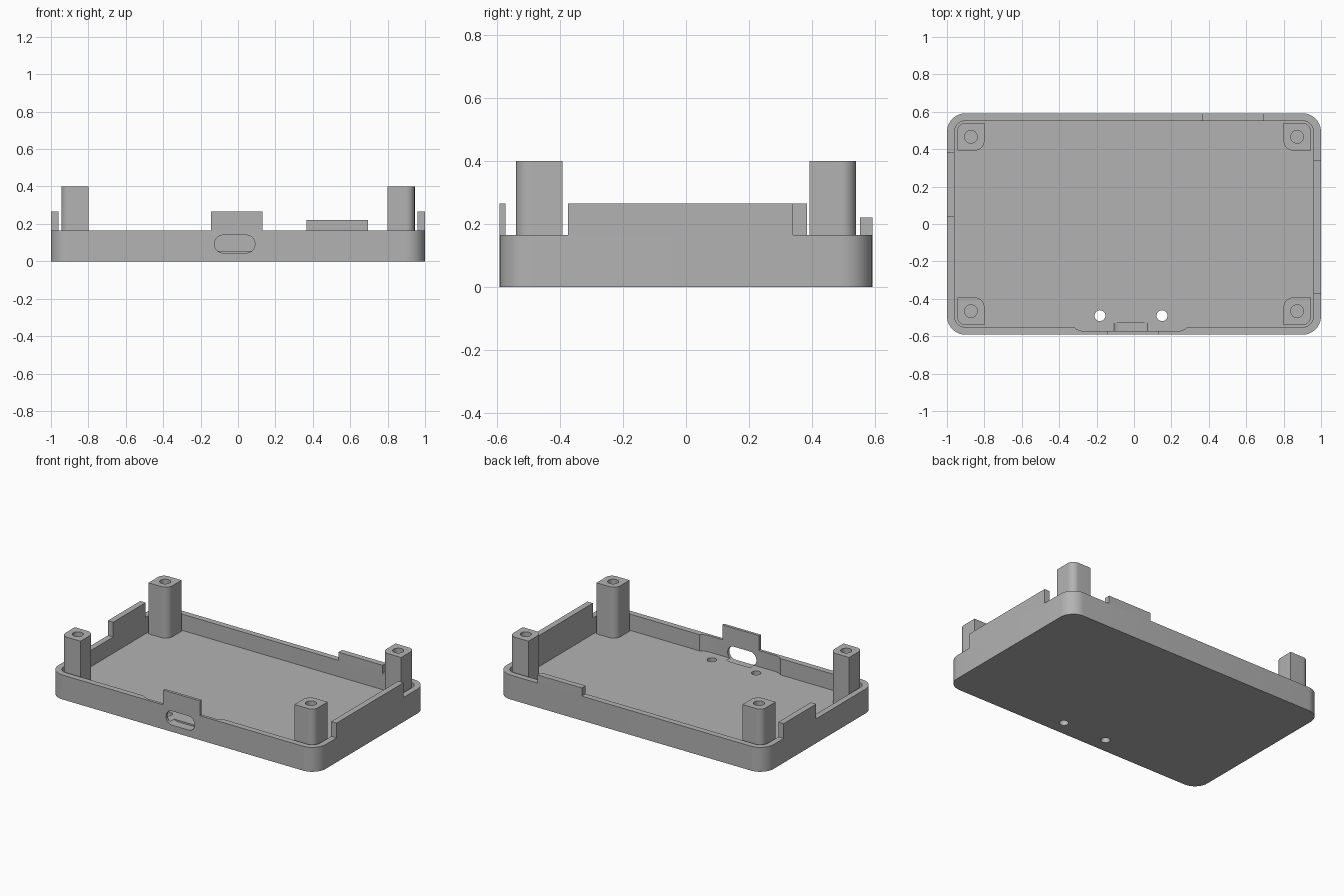
import bpy, bmesh, math
from mathutils import Matrix

if "Cube" in bpy.data.objects:
    bpy.data.objects.remove(bpy.data.objects["Cube"])

grey = bpy.data.materials.new("mid grey")
grey.diffuse_color = (0.45, 0.45, 0.45, 1)
grey.use_nodes = True
grey.node_tree.nodes["Principled BSDF"].inputs["Base Color"].default_value = grey.diffuse_color

W, D = 1.0, 0.592          # half width and half depth
FLOOR, RIM = 0.055, 0.165  # floor top and wall top
WALL = 0.04


def rounded(x0, x1, y0, y1, radii, seg=10):
    """Counter-clockwise outline; radii start at the lower left corner."""
    pts = []
    corners = [(x0, y0, 1, 1), (x1, y0, -1, 1), (x1, y1, -1, -1), (x0, y1, 1, -1)]
    for i, ((x, y, sx, sy), r) in enumerate(zip(corners, radii)):
        if r == 0:
            pts.append((x, y))
            continue
        for k in range(seg + 1):
            a = math.pi * (1 + i / 2) + math.pi / 2 * k / seg
            pts.append((x + sx * r + r * math.cos(a), y + sy * r + r * math.sin(a)))
    return pts


def circle(x, y, r, n=32):
    return [(x + r * math.cos(2 * math.pi * k / n), y + r * math.sin(2 * math.pi * k / n))
            for k in range(n)]


def prism(name, pts, z0, z1, turn=None):
    bm = bmesh.new()
    face = bm.faces.new([bm.verts.new((x, y, z0)) for x, y in pts])
    out = bmesh.ops.extrude_face_region(bm, geom=[face])
    top = [v for v in out["geom"] if isinstance(v, bmesh.types.BMVert)]
    bmesh.ops.translate(bm, verts=top, vec=(0, 0, z1 - z0))
    if turn:
        bm.transform(turn)
    bmesh.ops.recalc_face_normals(bm, faces=bm.faces)
    mesh = bpy.data.meshes.new(name)
    bm.to_mesh(mesh)
    bm.free()
    mesh.materials.append(grey)
    obj = bpy.data.objects.new(name, mesh)
    bpy.context.collection.objects.link(obj)
    return obj


def activate(obj):
    bpy.ops.object.select_all(action='DESELECT')
    obj.select_set(True)
    bpy.context.view_layer.objects.active = obj


def cut(obj, cutter):
    mod = obj.modifiers.new("cut", 'BOOLEAN')
    mod.operation, mod.solver, mod.object = 'DIFFERENCE', 'EXACT', cutter
    activate(obj)
    bpy.ops.object.modifier_apply(modifier=mod.name)
    bpy.data.objects.remove(cutter)


def smooth(obj):
    activate(obj)
    bpy.ops.object.shade_smooth_by_angle(angle=math.radians(30))


# Tray: rounded slab hollowed out, with a thinner stretch of front wall
tray = prism("tray", rounded(-W, W, -D, D, [0.1] * 4), 0, RIM)
yi = -D + WALL
cavity = rounded(-W + WALL, W - WALL, yi, D - WALL, [0.06] * 4)
recess = [(-0.32, yi), (-0.305, yi - 0.012), (-0.275, yi - 0.021),
          (0.24, yi - 0.021), (0.27, yi - 0.012), (0.285, yi)]
cavity[11:11] = recess
cut(tray, prism("cavity_cutter", cavity, FLOOR, 0.4))

# Port opening through the front wall, slightly sunk into the floor
stand = Matrix.Rotation(math.pi / 2, 4, 'X')
slot = rounded(-0.125, 0.09, 0.045, 0.14, [0.046] * 4)
cut(tray, prism("slot_cutter", slot, 0.53, 0.7, stand))

# Two small holes through the floor
for x in (-0.182, 0.15):
    cut(tray, prism("hole_cutter", circle(x, -0.49, 0.029), -0.1, 0.1))
smooth(tray)

# Raised tabs standing on the rim: x0, x1, y0, y1, top
tabs = {
    "front_tab": (-0.145, 0.13, -D, -D + 0.019, 0.265),
    "back_tab": (0.365, 0.695, D - WALL, D, 0.22),
    "left_tab": (-W, -W + WALL, 0.037, 0.385, 0.265),
    "right_tab": (W - WALL, W, -0.375, 0.34, 0.265),
}
for name, (x0, x1, y0, y1, top) in tabs.items():
    prism(name, rounded(x0, x1, y0, y1, [0] * 4), RIM, top)

# Corner posts with blind screw holes, rounded on the outer and inner corners
for sx, side in ((-1, "left"), (1, "right")):
    for sy, end in ((-1, "front"), (1, "back")):
        x0, x1 = sorted((sx * 0.8, sx * 0.945))
        y0, y1 = sorted((sy * 0.393, sy * 0.54))
        radii = [0.0] * 4
        outer = {(-1, -1): 0, (1, -1): 1, (1, 1): 2, (-1, 1): 3}[(sx, sy)]
        radii[outer], radii[(outer + 2) % 4] = 0.045, 0.05
        post = prism(f"{end}_{side}_post", rounded(x0, x1, y0, y1, radii), FLOOR, 0.4)
        cut(post, prism("screw_cutter", circle(sx * 0.872, sy * 0.466, 0.034), 0.1, 0.5))
        smooth(post)
